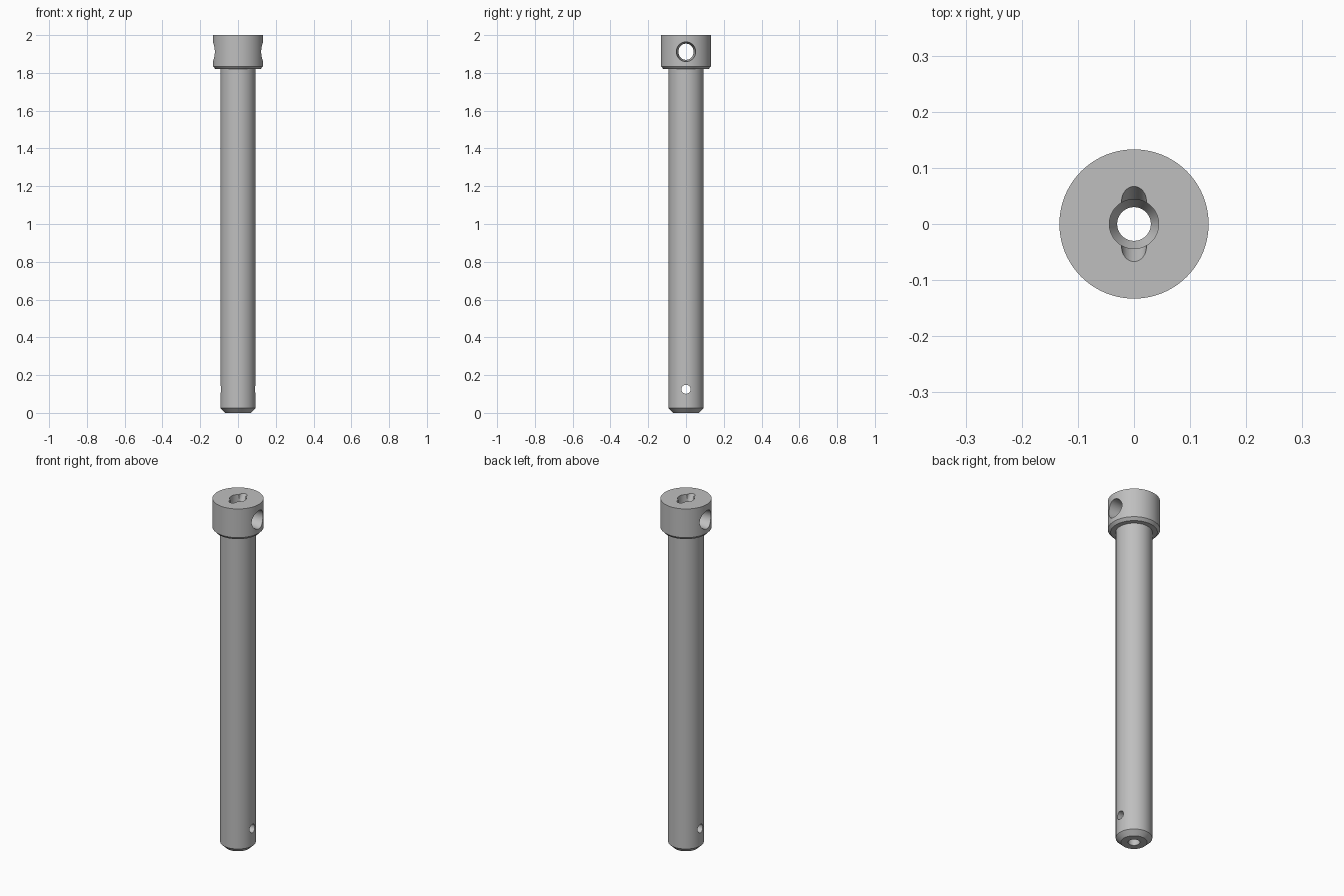
import bpy, bmesh, math
from mathutils import Vector

cube = bpy.data.objects.get("Cube")
if cube:
    bpy.data.objects.remove(cube, do_unlink=True)

steel = bpy.data.materials.new("steel grey")
steel.use_nodes = True
GREY = (0.52, 0.52, 0.52, 1)
steel.diffuse_color = GREY
steel.node_tree.nodes["Principled BSDF"].inputs["Base Color"].default_value = GREY


def lathe(name, profile, closed, axis=(0, 0, 1), origin=(0, 0, 0), segments=96):
    """Spin a (radius, height) outline about its height axis, then aim it along axis."""
    bm = bmesh.new()
    rings = []
    for radius, height in profile:
        rings.append([bm.verts.new((radius * math.cos(a), radius * math.sin(a), height))
                      for a in (2 * math.pi * i / segments for i in range(segments))])
    pairs = list(zip(rings, rings[1:]))
    if closed:
        pairs.append((rings[-1], rings[0]))
    else:
        bm.faces.new(rings[0])
        bm.faces.new(rings[-1])
    for low, high in pairs:
        for i in range(segments):
            j = (i + 1) % segments
            bm.faces.new((low[i], low[j], high[j], high[i]))
    bmesh.ops.recalc_face_normals(bm, faces=bm.faces)
    mesh = bpy.data.meshes.new(name)
    bm.to_mesh(mesh)
    bm.free()
    mesh.materials.append(steel)
    obj = bpy.data.objects.new(name, mesh)
    bpy.context.collection.objects.link(obj)
    obj.rotation_mode = 'QUATERNION'
    obj.rotation_quaternion = Vector((0, 0, 1)).rotation_difference(Vector(axis))
    obj.location = origin
    return obj


# Headed pin with chamfers and a stepped bore down the middle
pin = lathe("headed_pin", [
    (0.03, 0), (0.067, 0), (0.093, 0.025),
    (0.093, 1.82), (0.119, 1.82), (0.133, 1.835), (0.133, 2),
    (0.044, 2), (0.044, 1.85), (0.03, 1.82)], closed=True)

# Tapered cross hole through the head, and the small hole near the tip
cutters = [
    lathe("head_cross_hole", [(0.053, -0.14), (0.038, 0), (0.053, 0.14)],
          False, axis=(1, 0, 0), origin=(0, 0, 1.912), segments=64),
    lathe("tip_cross_hole", [(0.024, -0.14), (0.024, 0.14)],
          False, axis=(1, 0, 0), origin=(0, 0, 0.125), segments=48)]

# Slanted holes running from the top face into the bore
tilt = math.radians(30)
for side, label in ((1, "back"), (-1, "front")):
    cutters.append(lathe(label + "_slanted_hole", [(0.022, 0), (0.022, 0.13)], False,
                         axis=(0, side * math.sin(tilt), math.cos(tilt)),
                         origin=(0, 0, 1.928), segments=48))

bpy.ops.object.select_all(action='DESELECT')
pin.select_set(True)
bpy.context.view_layer.objects.active = pin
for cutter in cutters:
    cut = pin.modifiers.new(cutter.name, 'BOOLEAN')
    cut.operation = 'DIFFERENCE'
    cut.solver = 'EXACT'
    cut.object = cutter
    bpy.context.view_layer.update()
    bpy.ops.object.modifier_apply(modifier=cut.name)
    bpy.data.objects.remove(cutter, do_unlink=True)

bpy.ops.object.shade_smooth_by_angle(angle=math.radians(25))
